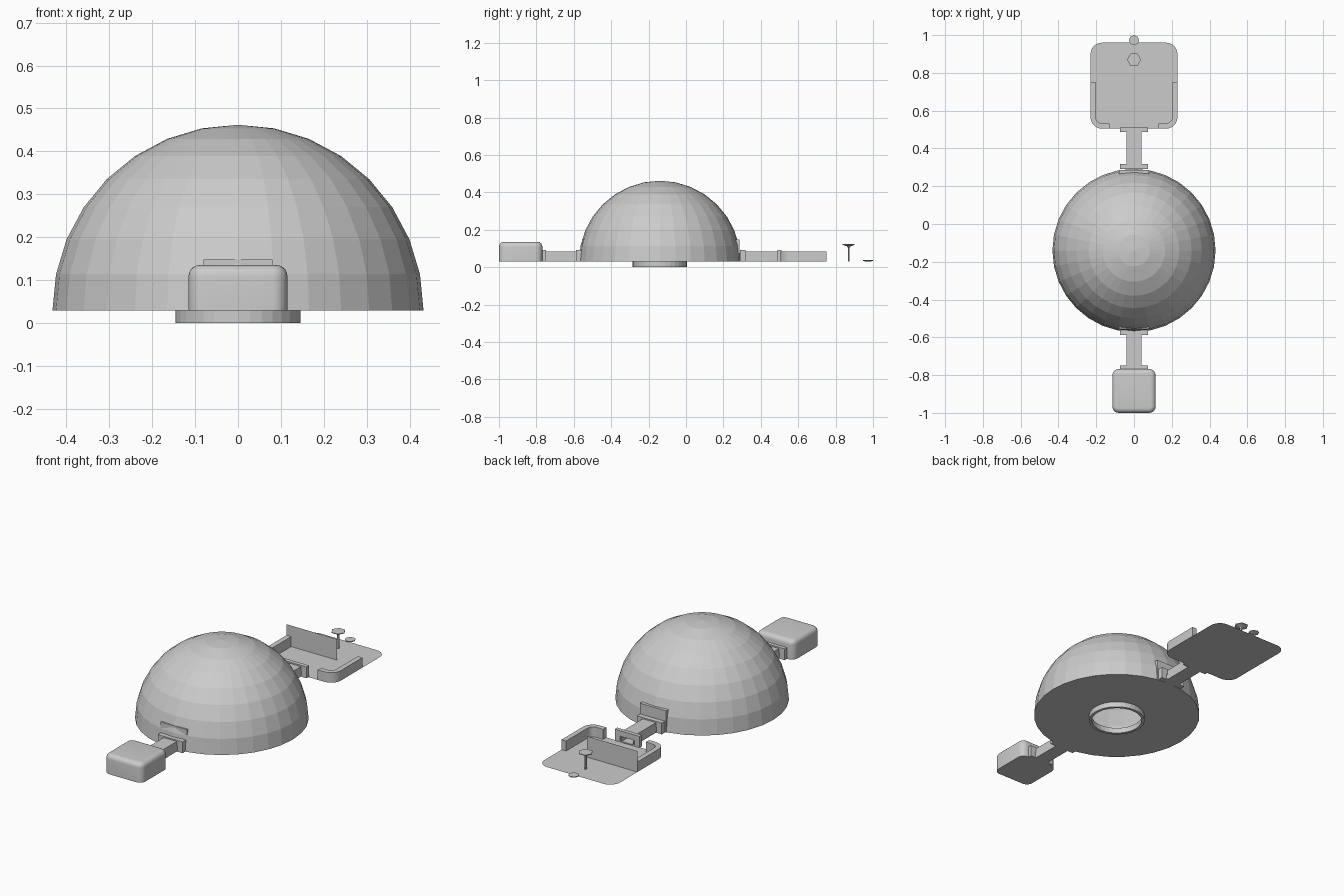
import bpy, bmesh, math
from mathutils import Matrix, Vector

if "Cube" in bpy.data.objects:
    bpy.data.objects.remove(bpy.data.objects["Cube"])

FLOOR = 0.03
DOME_Y = -0.14


def finish(name, bm, smooth=False):
    bmesh.ops.recalc_face_normals(bm, faces=bm.faces)
    me = bpy.data.meshes.new(name)
    bm.to_mesh(me)
    bm.free()
    ob = bpy.data.objects.new(name, me)
    bpy.context.collection.objects.link(ob)
    if smooth:
        bpy.context.view_layer.objects.active = ob
        ob.select_set(True)
        bpy.ops.object.shade_smooth_by_angle(angle=math.radians(35))
        ob.select_set(False)
    return ob


def box(name, x0, x1, y0, y1, z0, z1):
    bm = bmesh.new()
    bmesh.ops.create_cube(bm, size=1)
    bmesh.ops.scale(bm, vec=(x1 - x0, y1 - y0, z1 - z0), verts=bm.verts)
    bmesh.ops.translate(bm, vec=((x0 + x1) / 2, (y0 + y1) / 2, (z0 + z1) / 2), verts=bm.verts)
    return finish(name, bm)


def frame(name, w, h, t, y0, y1):
    """Hollow rectangular tube running along y, half width w, height h, wall t."""
    bm = bmesh.new()
    loops = []
    for y in (y0, y1):
        outer = [(-w, FLOOR), (w, FLOOR), (w, FLOOR + h), (-w, FLOOR + h)]
        inner = [(-w + t, FLOOR + .006), (w - t, FLOOR + .006),
                 (w - t, FLOOR + h - t), (-w + t, FLOOR + h - t)]
        loops.append([[bm.verts.new((x, y, z)) for x, z in p] for p in (outer, inner)])
    for i in range(4):
        j = (i + 1) % 4
        for k in (0, 1):
            bm.faces.new((loops[0][k][i], loops[0][k][j], loops[1][k][j], loops[1][k][i]))
            bm.faces.new((loops[k][0][i], loops[k][0][j], loops[k][1][j], loops[k][1][i]))
    return finish(name, bm)


def arc(cx, cy, r, a0, a1, n=6):
    return [(cx + r * math.cos(math.radians(a0 + (a1 - a0) * i / n)),
             cy + r * math.sin(math.radians(a0 + (a1 - a0) * i / n))) for i in range(n + 1)]


def slab(name, pts, z0, z1=None, smooth=False):
    """Flat outline, optionally extruded to z1."""
    bm = bmesh.new()
    f = bm.faces.new([bm.verts.new((x, y, z0)) for x, y in pts])
    if z1 is not None:
        r = bmesh.ops.extrude_face_region(bm, geom=[f], use_keep_orig=True)
        vs = [g for g in r['geom'] if isinstance(g, bmesh.types.BMVert)]
        bmesh.ops.translate(bm, vec=(0, 0, z1 - z0), verts=vs)
    return finish(name, bm, smooth)


def lathe(name, profile, y, n, closed=False):
    """Revolve (r, z) points around the vertical axis at (0, y)."""
    bm = bmesh.new()
    vs = [bm.verts.new((r, 0, z)) for r, z in profile]
    es = [bm.edges.new(p) for p in zip(vs, vs[1:])]
    if closed:
        es.append(bm.edges.new((vs[-1], vs[0])))
    bmesh.ops.spin(bm, geom=vs + es, cent=(0, 0, 0), axis=(0, 0, 1),
                   angle=math.tau, steps=n, use_duplicate=False)
    bmesh.ops.remove_doubles(bm, verts=bm.verts, dist=1e-5)
    bmesh.ops.translate(bm, vec=(0, y, 0), verts=bm.verts)
    return finish(name, bm)


# faceted dome shell
bm = bmesh.new()
bmesh.ops.create_uvsphere(bm, u_segments=32, v_segments=16, radius=0.432)
bmesh.ops.delete(bm, geom=[v for v in bm.verts if v.co.z < -0.001], context='VERTS')
bmesh.ops.translate(bm, vec=(0, DOME_Y, FLOOR), verts=bm.verts)
finish("dome", bm)

# dome floor with a round hatch opening and the ring below it
lathe("dome_floor", [(0.13, FLOOR), (0.432, FLOOR)], DOME_Y, 32)
lathe("base_ring", [(0.13, 0), (0.145, 0), (0.145, FLOOR), (0.13, FLOOR)], DOME_Y, 32, True)

# doorways, tunnels and flanges on both sides of the dome
for side, s, a, b in (("front", -1, 0.56, 0.77), ("back", 1, 0.29, 0.51)):
    def span(p, q):
        return sorted((s * p, s * q))
    box(side + "_doorway", -0.08, 0.08, *span(a - 0.04, a - 0.004), FLOOR, 0.148)
    frame(side + "_tunnel", 0.04, 0.055, 0.006, *span(a, b))
    frame(side + "_dome_flange", 0.075, 0.062, 0.03, *span(a, a + 0.028))
    frame(side + "_outer_flange", 0.075, 0.062, 0.03, *span(b - 0.022, b))

# small rounded module at the front
bm = bmesh.new()
bmesh.ops.create_cube(bm, size=1)
bmesh.ops.scale(bm, vec=(0.23, 0.232, 0.105), verts=bm.verts)
bmesh.ops.translate(bm, vec=(0, -0.884, FLOOR + 0.0525), verts=bm.verts)
up = [e for e in bm.edges if abs(e.verts[0].co.z - e.verts[1].co.z) > 0.05]
bmesh.ops.bevel(bm, geom=up, offset=0.035, segments=5, profile=0.5, affect='EDGES')
top = [e for e in bm.edges if min(v.co.z for v in e.verts) > 0.13]
bmesh.ops.bevel(bm, geom=top, offset=0.025, segments=5, profile=0.5, affect='EDGES')
finish("small_module", bm, True)

# open platform with rounded corners
W, Y0, Y1, R = 0.23, 0.505, 0.96, 0.06
slab("platform", arc(W - R, Y1 - R, R, 0, 90) + arc(-W + R, Y1 - R, R, 90, 180)
     + arc(-W + R, Y0 + R, R, 180, 270) + arc(W - R, Y0 + R, R, 270, 360), FLOOR)

# low wrap-around corner walls
for name, m in (("left_wall", 1), ("right_wall", -1)):
    pts = [(-W, 0.75)] + arc(-W + R, Y0 + R, R, 180, 270) + [(-0.13, Y0)]
    pts += [(-0.13, Y0 + 0.028)] + arc(-W + R, Y0 + R, R - 0.028, 270, 180) + [(-W + 0.028, 0.75)]
    slab(name, [(m * x, y) for x, y in pts], FLOOR, 0.085, True)

# thin sliding screen
bm = bmesh.new()
bm.faces.new([bm.verts.new(c) for c in ((-0.23, 0.75, FLOOR), (0.075, 0.75, FLOOR),
                                        (0.075, 0.75, 0.145), (-0.23, 0.75, 0.145))])
finish("screen", bm)

# table and low stool
lathe("table", [(0, FLOOR), (0.006, FLOOR), (0.006, 0.105), (0.012, 0.112),
                (0.037, 0.12), (0.037, 0.124), (0, 0.124)], 0.87, 6)
lathe("stool", [(0, FLOOR), (0.012, FLOOR), (0.027, 0.035), (0.027, 0.039), (0, 0.039)], 0.973, 8)
